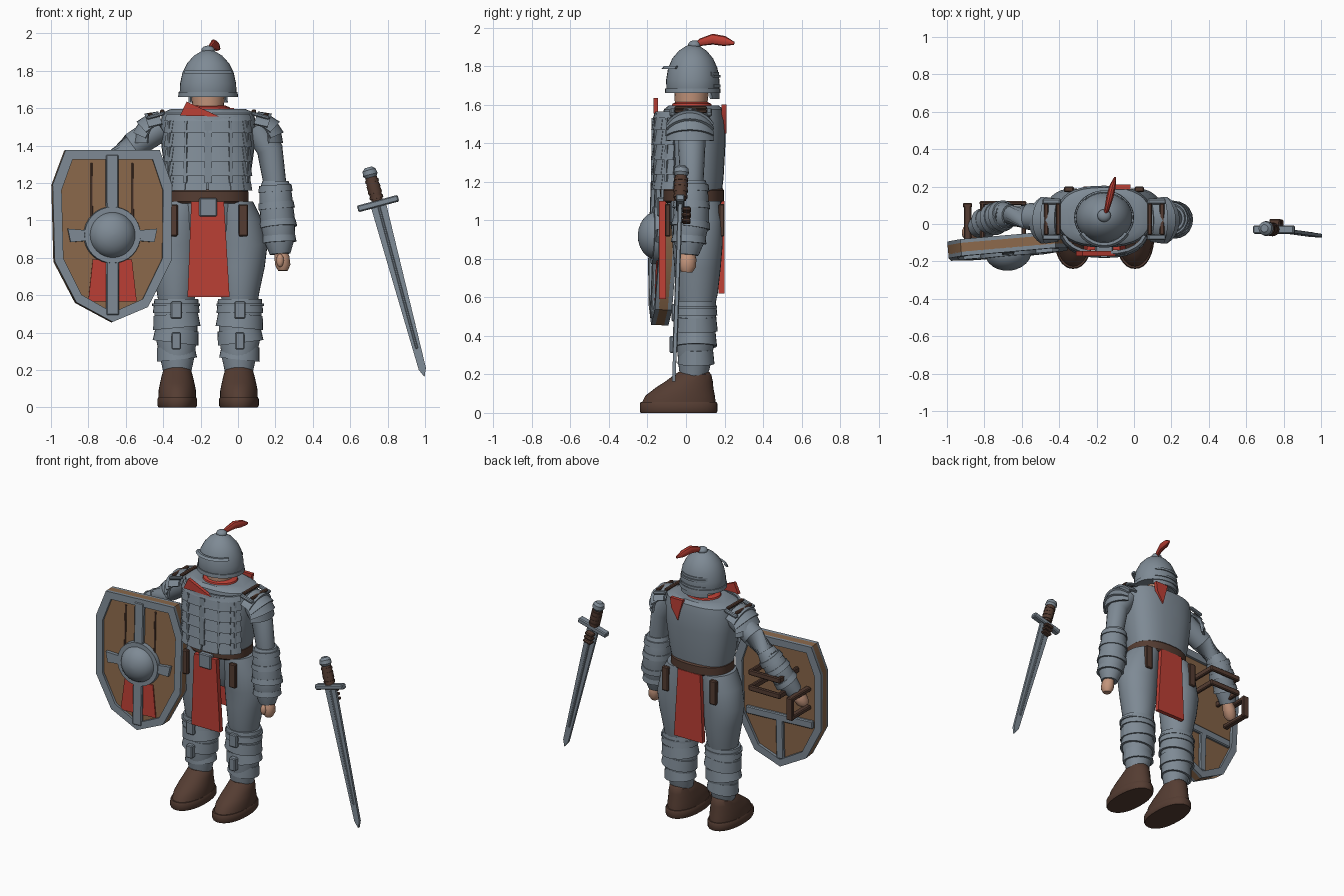
import bpy, bmesh
from math import sin, cos, pi, radians
from mathutils import Matrix, Vector

if "Cube" in bpy.data.objects:
    bpy.data.objects.remove(bpy.data.objects["Cube"])


def material(name, rgb):
    m = bpy.data.materials.new(name)
    m.use_nodes = True
    m.diffuse_color = (*rgb, 1)
    m.node_tree.nodes["Principled BSDF"].inputs["Base Color"].default_value = (*rgb, 1)
    return m


steel = material("steel", (.21, .255, .3))
leather = material("dark leather", (.09, .046, .032))
wood = material("wood", (.26, .14, .07))
red = material("red cloth", (.5, .05, .035))
skin_tone = material("skin", (.55, .3, .2))

CX = -.16                      # body centre line
I = Matrix.Identity(4)
T = lambda x, y, z: Matrix.Translation((x, y, z))
R = lambda deg, axis: Matrix.Rotation(radians(deg), 4, axis)
FLIP = T(CX, 0, 0) @ Matrix.Diagonal((-1, 1, 1, 1)) @ T(-CX, 0, 0)
SIDES = (("left", I), ("right", FLIP))
made = []


def finish(name, bm, mat, M=I):
    bm.transform(M)
    bmesh.ops.recalc_face_normals(bm, faces=bm.faces)
    me = bpy.data.meshes.new(name)
    bm.to_mesh(me)
    bm.free()
    me.materials.append(mat)
    ob = bpy.data.objects.new(name, me)
    bpy.context.collection.objects.link(ob)
    made.append(ob)
    return ob


def skin(name, rings, mat, M=I, closed=False):
    """Bridge closed rings of points, capping the ends."""
    bm = bmesh.new()
    rows = [[bm.verts.new(p) for p in ring] for ring in rings]
    n = len(rows[0])
    pairs = list(zip(rows, rows[1:])) + ([(rows[-1], rows[0])] if closed else [])
    for a, b in pairs:
        for i in range(n):
            bm.faces.new((a[i], a[(i + 1) % n], b[(i + 1) % n], b[i]))
    if not closed:
        bm.faces.new(rows[0])
        bm.faces.new(rows[-1])
    return finish(name, bm, mat, M)


def oval(x, y, z, rx, ry, power=1, n=32):
    def p(v):
        return abs(v) ** power * (1 if v > 0 else -1)
    return [(x + rx * p(cos(2 * pi * i / n)), y + ry * p(sin(2 * pi * i / n)), z) for i in range(n)]


def loft(name, rows, mat, M=I, power=1):
    return skin(name, [oval(*r, power=power) for r in rows], mat, M)


def limb(name, pts, mat, M=I, flat=1, n=20):
    """Round tube through points (x, y, z, radius)."""
    rings = []
    for i, (x, y, z, r) in enumerate(pts):
        a, b = Vector(pts[max(i - 1, 0)][:3]), Vector(pts[min(i + 1, len(pts) - 1)][:3])
        t = (b - a).normalized()
        u = t.cross(Vector((1, 0, 0) if abs(t.x) < .8 else (0, 1, 0))).normalized()
        v = t.cross(u)
        rings.append([Vector((x, y, z)) + u * r * cos(2 * pi * k / n) + v * r * flat * sin(2 * pi * k / n)
                      for k in range(n)])
    return skin(name, rings, mat, M)


def box(name, loc, size, mat, M=I, bevel=.006):
    bm = bmesh.new()
    bmesh.ops.create_cube(bm, size=1, matrix=Matrix.Diagonal((*size, 1)))
    bmesh.ops.bevel(bm, geom=bm.edges[:], offset=min(bevel, min(size) * .3), segments=1, affect='EDGES')
    return finish(name, bm, mat, M @ T(*loc))


def prism(name, pts, y0, y1, mat, M=I):
    return skin(name, [[(x, y, z) for x, z in pts] for y in (y0, y1)], mat, M)


def frame(name, outer, inner, y0, y1, mat, M=I):
    rings = [[(*a, y0), (*a, y1), (*b, y1), (*b, y0)] for a, b in zip(outer, inner)]
    return skin(name, [[(x, y, z) for x, z, y in r] for r in rings], mat, M, closed=True)


def arc_plate(name, rx, ry, a0, a1, z0, z1, mat, M=I, flare=.012, thick=.015, power=1, n=10):
    """Curved plate around the local z axis, flaring at its lower edge."""
    rings = []
    for i in range(n + 1):
        a = radians(a0 + (a1 - a0) * i / n)
        c, s = [abs(v) ** power * (1 if v > 0 else -1) for v in (cos(a), sin(a))]
        rings.append([((rx + d) * c, (ry + d) * s, z) for d, z in
                      ((flare, z0), (0, z1), (-thick, z1), (flare - thick, z0))])
    return skin(name, rings, mat, M)


def ball(name, loc, size, mat, M=I):
    bm = bmesh.new()
    bmesh.ops.create_uvsphere(bm, u_segments=24, v_segments=14, radius=1, matrix=T(*loc) @ Matrix.Diagonal((*size, 1)))
    return finish(name, bm, mat, M)


# torso, belt and pelvis
Y = .04
loft("torso", [(CX, Y, 1.1, .2, .14), (CX, Y, 1.22, .225, .155), (CX, Y, 1.4, .25, .165), (CX, Y, 1.52, .255, .165),
               (CX, Y, 1.575, .245, .155), (CX, Y, 1.595, .2, .13)], steel, power=.8)
loft("belt", [(CX, Y, 1.09, .205, .15), (CX, Y, 1.1, .215, .158), (CX, Y, 1.155, .215, .158), (CX, Y, 1.165, .205, .15)], leather, power=.85)
loft("pelvis", [(CX, .055, .86, .12, .09), (CX, .055, .95, .2, .13), (CX, Y, 1.1, .2, .14)], steel)
box("buckle", (CX, -.13, 1.07), (.095, .04, .1), steel)

# banded chest armour
body = T(CX, Y, 0)
for row in range(5):
    z = 1.16 + row * .077
    for col in range(6):
        a = 202 + col * 22.7
        arc_plate("chest_plate", .235, .205, a, a + 22, z, z + .088, steel, body, flare=.016, power=.75, n=4)
for a in (215, 247, 270, 293, 325):
    arc_plate("chest_strap", .246, .218, a - 2, a + 2, 1.2, 1.53, steel, body, flare=.004, power=.75, n=2)
arc_plate("chest_top_edge", .24, .2, 205, 335, 1.53, 1.565, steel, body, power=.75)

# cloth and hanging straps
tab = [(-.25, 1.1), (-.075, 1.1), (-.045, .59), (-.27, .59)]
prism("front_cloth", tab, -.14, -.105, red)
prism("back_cloth", [(x, z + .03 if z < 1 else z) for x, z in tab], .17, .2, red)
for side, M in SIDES:
    for y in (-.095, .185):
        box("hanging_strap", (.028, y, 1.0), (.052, .03, .17), leather, M)
prism("scarf_front", [(-.31, 1.56), (-.275, 1.635), (-.1, 1.555)], -.17, -.145, red)
prism("scarf_tail", [(-.12, 1.6), (-.02, 1.6), (-.03, 1.53), (-.08, 1.45)], .185, .21, red)
loft("neck_cloth", [(CX, .03, 1.58, .125, .11), (CX, .03, 1.605, .115, .1), (CX, .03, 1.615, .09, .08)], red)

# head and helmet
limb("neck", [(CX, .025, 1.56, .08), (CX, .03, 1.72, .095)], skin_tone)
HY = .035
loft("helmet", [(CX, HY, 1.66, .146, .132), (CX, HY, 1.675, .152, .137), (CX, HY, 1.73, .15, .138), (CX, HY, 1.79, .137, .128),
                (CX, HY, 1.84, .112, .106), (CX, HY, 1.88, .076, .072), (CX, HY, 1.905, .035, .034), (CX, HY, 1.91, .01, .01)], steel)
cap = T(CX, HY, 0)
arc_plate("helmet_brow", .15, .15, 215, 325, 1.785, 1.8, steel, cap)
arc_plate("helmet_rim", .158, .143, 0, 360, 1.66, 1.685, steel, cap, flare=.002, n=32)
arc_plate("neck_guard", .145, .136, 45, 135, 1.63, 1.77, steel, cap, flare=.004)
for z in (1.69, 1.74):
    arc_plate("guard_ridge", .152, .145, 50, 130, z, z + .015, steel, cap, flare=0)
ball("helmet_knob", (CX, .045, 1.91), (.036, .034, .024), steel)
limb("plume", [(CX, .045, 1.905, .012), (-.145, .08, 1.925, .02), (-.13, .14, 1.94, .028), (-.115, .2, 1.93, .026),
               (-.1, .25, 1.918, .008)], red, flat=.7, n=10)

# legs, greaves and boots
for side, M in SIDES:
    loft(side + "_thigh", [(.01, .055, .53, .09, .09), (.01, .055, .62, .105, .11), (.015, .06, .75, .128, .12),
                           (.018, .06, .87, .14, .13), (0, .055, 1.0, .13, .135), (-.03, .05, 1.1, .11, .13)], steel, M)
    loft(side + "_shin", [(.005, .04, .19, .075, .072), (.005, .045, .26, .09, .085), (.01, .05, .38, .112, .1),
                          (.012, .055, .5, .115, .1), (.012, .055, .57, .1, .095)], steel, M)
    for z, r, tilt in ((.29, .1, 6), (.38, .115, -7), (.46, .119, 5), (.54, .117, 0)):
        arc_plate(side + "_greave_band", r, r * .88, 0, 360, -.035, .04, steel,
                  M @ T(.01, .052, z) @ R(tilt, 'Y'), flare=.008, n=28)
    arc_plate(side + "_knee_ring", .128, .112, 0, 360, .543, .555, steel, M @ T(.012, .05, 0), flare=0, thick=.04, n=28)
    box(side + "_shin_clip", (.01, -.065, .355), (.05, .04, .09), steel, M)
    box(side + "_knee_clip", (.01, -.055, .52), (.06, .04, .09), steel, M)
    loft(side + "_sole", [(.005, -.038, 0, .1, .197), (.005, -.038, .01, .106, .202), (.005, -.038, .045, .106, .202),
                          (.005, -.038, .056, .1, .197)], leather, M, .9)
    loft(side + "_boot", [(.005, -.038, .05, .1, .192), (.005, -.03, .09, .1, .18), (.005, -.008, .13, .092, .15),
                          (.005, .017, .165, .084, .122), (.005, .037, .2, .074, .094), (.005, .04, .212, .06, .08)], leather, M)

    # layered shoulder guards
    for a in (72, 48, 24, 2):
        arc_plate(side + "_shoulder_plate", .128, .13, -62, 62, -.04, .035, steel, M @ T(.1, .02, 1.45) @ R(-a, 'Y'))
    for x, z in ((.085, 1.583), (.15, 1.566)):
        box(side + "_shoulder_strap", (x, .025, z), (.025, .17, .018), leather, M)
    for y in (-.07, .12):
        box(side + "_shoulder_buckle", (.12, y, 1.56), (.1, .03, .02), steel, M @ T(.12, 0, 1.56) @ R(15, 'Y') @ T(-.12, 0, -1.56))


# arms: upper arm, bracer with bands, hand
def arm(side, upper, bracer, hand):
    limb(side + "_upper_arm", upper, steel)
    limb(side + "_bracer", bracer, steel)
    for p, q in zip(bracer[1:], bracer[2:]):
        a, b = Vector(p[:3]), Vector(q[:3])
        d = (b - a).normalized() * .018
        limb(side + "_bracer_band", [(*(a - d), p[3] + .003), (*(a + d), p[3] + .008)], steel)
    limb(side + "_hand", hand, skin_tone, flat=.9, n=14)


arm("left", [(.09, .03, 1.5, .07), (.17, .03, 1.38, .07), (.2, .03, 1.18, .06)],
    [(.2, .03, 1.21, .07), (.2, .03, 1.17, .084), (.205, .028, 1.08, .09), (.213, .025, .98, .094),
     (.22, .015, .9, .084), (.225, .01, .82, .055)],
    [(.225, .01, .84, .035), (.235, .008, .8, .046), (.24, .006, .76, .046), (.24, .004, .73, .028)])
ball("left_thumb", (.225, -.035, .785), (.02, .018, .035), skin_tone)
arm("right", [(-.41, .03, 1.5, .075), (-.56, .04, 1.4, .072), (-.7, .045, 1.29, .066)],
    [(-.66, .045, 1.33, .06), (-.7, .045, 1.28, .076), (-.74, .03, 1.22, .08), (-.79, .01, 1.14, .074),
     (-.84, -.02, 1.06, .055)],
    [(-.83, -.02, 1.07, .035), (-.86, -.035, 1.03, .046), (-.885, -.05, .99, .045), (-.9, -.055, .965, .026)])

# shield, built around its own centre
S = T(-.675, -.12, .92) @ R(5, 'Z') @ R(-2, 'X')
edge = [(-.25, .455), (.255, .455), (.32, .27), (.315, -.14), (.19, -.385), (0, -.465), (-.195, -.36), (-.31, -.14), (-.32, .27)]
inner = [(x * .85, z * .89) for x, z in edge]
prism("shield_board", edge, -.025, .025, wood, S)
frame("shield_front_rim", edge, inner, -.045, -.022, steel, S)
frame("shield_back_rim", edge, inner, .022, .045, steel, S)
box("shield_upright", (0, -.035, 0), (.068, .03, .86), steel, S)
for s in (-1, 1):
    prism("shield_side_arm", [(s * .1, .022), (s * .24, .034), (s * .225, -.038), (s * .1, -.028)], -.05, -.02, steel, S)
    box("shield_groove", (s * .11, -.027, .24), (.012, .008, .29), leather, S)
    prism("shield_red_panel", [(s * .03, -.13), (s * .105, -.13), (s * .13, -.355), (s * .03, -.355)], -.034, -.02, red, S)
turn = S @ R(90, 'X')          # local z points out of the shield face
arc_plate("boss_ring", .15, .15, 0, 360, .02, .055, steel, turn, flare=.004, thick=.04, n=32)
loft("shield_boss", [(0, 0, .03 + .1 * sin(radians(a)), .125 * cos(radians(a)), .125 * cos(radians(a)))
                     for a in (0, 15, 30, 45, 60, 75, 87)], steel, turn)
box("back_crossbar", (0, .035, -.11), (.5, .025, .055), steel, S)
box("back_upright", (0, .035, -.26), (.055, .025, .3), steel, S)

# shield arm loop and hand grip
for z in (1.07, 1.18):
    box("arm_loop_bar", (-.7, .112, z), (.25, .02, .04), leather)
    for x in (-.81, -.59):
        box("arm_loop_post", (x, .01, z), (.025, .22, .04), leather)
for z in (.93, 1.06):
    box("grip_post", (-.89, .0, z), (.04, .22, .03), leather)
box("grip_bar", (-.89, .1, .995), (.05, .025, .16), leather)

# sword
W = T(.75, -.03, 1.085) @ R(-15, 'Y') @ R(-2, 'X')
prism("blade", [(-.042, .0), (.042, 0), (.02, -.91), (0, -.955), (-.02, -.91)], -.009, .009, steel, W)
box("blade_ridge", (0, 0, -.4), (.016, .026, .8), steel, W)
box("cross_guard", (0, 0, .005), (.225, .045, .035), steel, W)
limb("grip", [(0, 0, .02, .03), (0, 0, .08, .036), (0, 0, .15, .031)], leather, W)
for z in (.04, .07, .1, .13):
    limb("grip_wrap", [(0, 0, z - .007, .037), (0, 0, z + .007, .037)], leather, W)
limb("pommel", [(0, 0, .145, .028), (0, 0, .165, .04), (0, 0, .19, .036), (0, 0, .205, .02)], steel, W)
for z in (-.03, -.06, -.09):
    box("grip_lacing", (-.005, .035, z), (.06, .045, .02), leather, W)

for ob in made:
    ob.select_set(True)
bpy.context.view_layer.objects.active = made[0]
bpy.ops.object.shade_smooth_by_angle(angle=radians(35))
